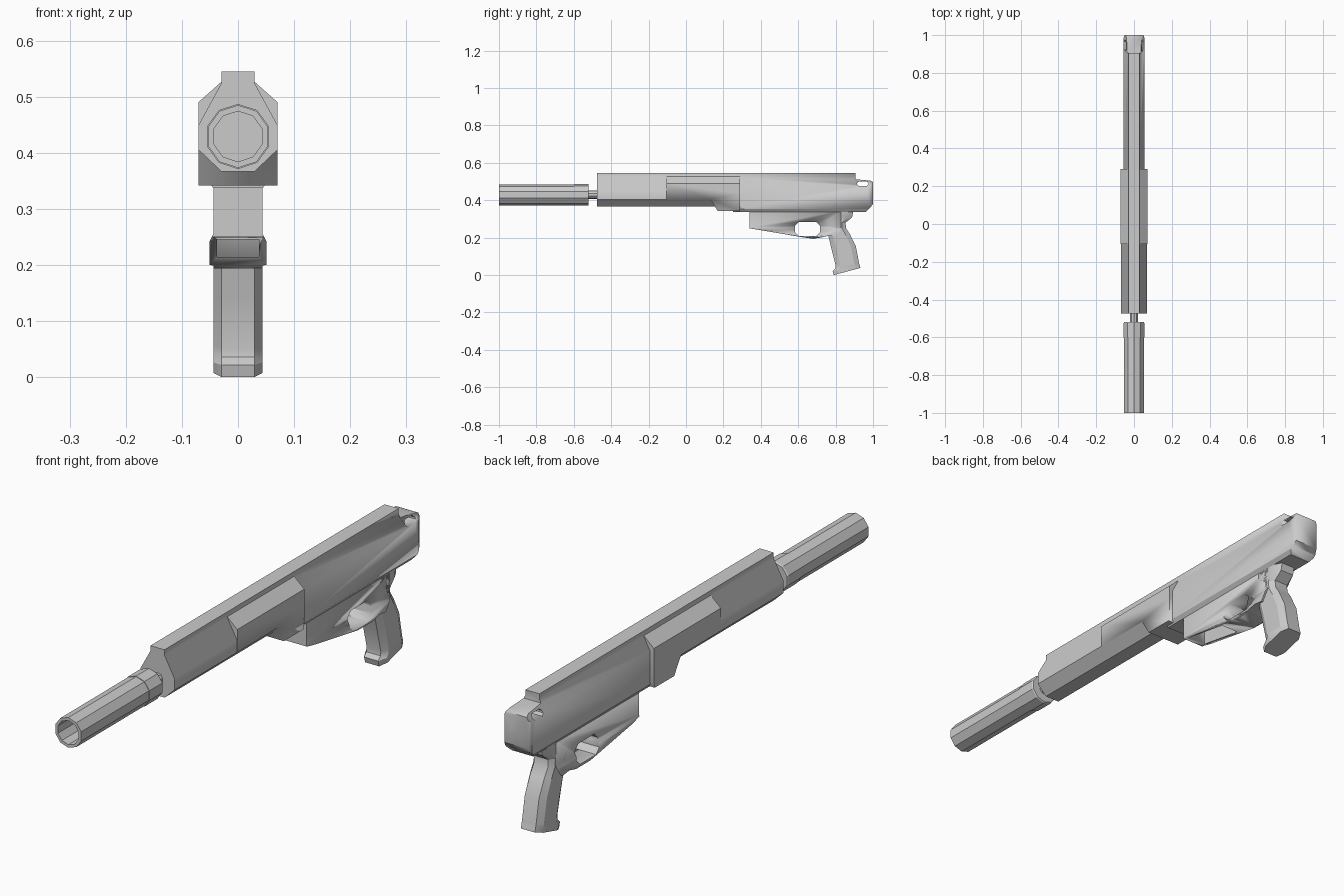
import bpy, bmesh, math

if "Cube" in bpy.data.objects:
    bpy.data.objects.remove(bpy.data.objects["Cube"])


def finish(name, bm, angle=35):
    bmesh.ops.recalc_face_normals(bm, faces=bm.faces)
    me = bpy.data.meshes.new(name)
    bm.to_mesh(me)
    bm.free()
    ob = bpy.data.objects.new(name, me)
    bpy.context.collection.objects.link(ob)
    bpy.ops.object.select_all(action='DESELECT')
    ob.select_set(True)
    bpy.context.view_layer.objects.active = ob
    bpy.ops.object.shade_smooth_by_angle(angle=math.radians(angle))
    return ob


def loft(name, rings, angle=35, closed=False):
    """Skin a list of equal-length rings; cap the ends or join them."""
    bm = bmesh.new()
    vs = [[bm.verts.new(p) for p in r] for r in rings]
    n = len(rings[0])
    pairs = list(zip(vs, vs[1:])) + ([(vs[-1], vs[0])] if closed else [])
    for a, b in pairs:
        for i in range(n):
            j = (i + 1) % n
            bm.faces.new((a[i], a[j], b[j], b[i]))
    if not closed:
        bm.faces.new(vs[0])
        bm.faces.new(vs[-1])
    return finish(name, bm, angle)


def prism(name, pts, a, b, axis, angle=35):
    """Extrude a 2D outline along an axis from a to b."""
    place = {'x': lambda p, t: (t, p[0], p[1]),
             'y': lambda p, t: (p[0], t, p[1]),
             'z': lambda p, t: (p[0], p[1], t)}[axis]
    return loft(name, [[place(p, t) for p in pts] for t in (a, b)], angle)


def mirrored(half):
    return half + [(-x, z) for x, z in reversed(half)]


def lathe(name, profile, sides, zc, angle=20):
    """Faceted rings (y, radius) around a barrel axis, capped at both ends."""
    ang = [math.pi / 2 + 2 * math.pi * i / sides for i in range(sides)]
    return loft(name, [[(r * math.cos(t), y, zc + r * math.sin(t)) for t in ang]
                       for y, r in profile], angle)


def boolean(ob, cutter, op):
    m = ob.modifiers.new(op, 'BOOLEAN')
    m.operation, m.object, m.solver = op, cutter, 'EXACT'
    cutter.hide_render = True
    with bpy.context.temp_override(object=ob, active_object=ob):
        # keep the shading modifier out of the way by applying in order
        for mod in list(ob.modifiers):
            bpy.ops.object.modifier_apply(modifier=mod.name)
    bpy.data.objects.remove(cutter)


def chamfered(y0, y1, z0, z1, c):
    return [(y0 + c, z0), (y1 - c, z0), (y1, z0 + c), (y1, z1 - c),
            (y1 - c, z1), (y0 + c, z1), (y0, z1 - c), (y0, z0 + c)]


# Front handguard with top rail
prism('handguard', mirrored([(.029, .545), (.029, .525), (.07, .45), (.07, .405), (.03, .367)]),
      -.475, .28, 'y')

# Raised block over the middle, with a sloped front underside
block = prism('middle_block', mirrored([(.029, .527), (.0705, .49), (.0705, .342)]),
              -.105, .29, 'y', 20)
boolean(block, prism('cut', [(-.2, .6), (.29, .6), (.29, .36), (.28, .3), (.28, .342),
                             (.17, .342), (.13, .405), (-.2, .405)][:3] +
                     [(.285, .342), (.17, .342), (.13, .405), (-.2, .405)], -.2, .2, 'x'),
        'INTERSECT')

# Rear receiver, trimmed by its side outline and plan outline
rear = prism('receiver', mirrored([(.029, .545), (.029, .525), (.055, .475), (.055, .352), (.044, .337)]),
             .25, 1.05, 'y')
boolean(rear, prism('cut', [(.2, .6), (.905, .6), (.905, .512), (.985, .505), (1, .497), (1, .38),
                            (.985, .36), (.955, .33), (.2, .33)], -.2, .2, 'x'), 'INTERSECT')
boolean(rear, prism('cut', [(-.06, .2), (.06, .2), (.06, .975), (.045, 1.01), (-.045, 1.01),
                            (-.06, .975)], .2, .7, 'z'), 'INTERSECT')
boolean(rear, prism('cut', chamfered(.915, .975, .475, .5, .009), -.2, .2, 'x'), 'DIFFERENCE')

# Lower frame: flared sides, trigger opening and open well underneath
lower = prism('lower_frame', [(.34, .345), (.34, .25), (.63, .201), (.68, .194), (.72, .2), (.76, .21),
                              (.8, .205), (.83, .25), (.83, .345)], -.1, .1, 'x')
boolean(lower, prism('cut', mirrored([(.044, .4), (.044, .255), (.051, .241), (.051, .2),
                                      (.044, .199), (.044, .1)]), .2, 1, 'y'), 'INTERSECT')
boolean(lower, prism('cut', chamfered(.583, .717, .209, .284, .02), -.2, .2, 'x'), 'DIFFERENCE')
boolean(lower, prism('cut', [(-.037, .365), (.037, .365), (.037, .555), (-.037, .555)],
                     .1, .32, 'z'), 'DIFFERENCE')

# Grip: octagonal rings given by front (y, z) and back (y, z)
grip = [(.745, .345, .895, .345), (.745, .31, .888, .308), (.75, .275, .853, .28),
        (.752, .24, .856, .25), (.762, .205, .876, .22), (.778, .14, .908, .155),
        (.8, .052, .925, .065), (.798, .036, .929, .05), (.784, .022, .931, .043),
        (.79, 0, .932, .038)]
rings = []
for yf, zf, yb, zb in grip:
    ring = []
    for x, t in mirrored([(.029, 0), (.044, .2), (.044, .8), (.029, 1)]):
        ring.append((x, yf + (yb - yf) * t, zf + (zb - zf) * t))
    rings.append(ring)
loft('grip', rings, 30)

# Barrel neck, collar and hollow ten-sided front tube
lathe('barrel_neck', [(-.6, .023), (-.4, .023)], 10, .43)
lathe('front_tube', [(-.65, .045), (-1, .045), (-1, .056), (-.6, .056), (-.6, .058),
                     (-.525, .058), (-.52, .055)], 10, .429)
